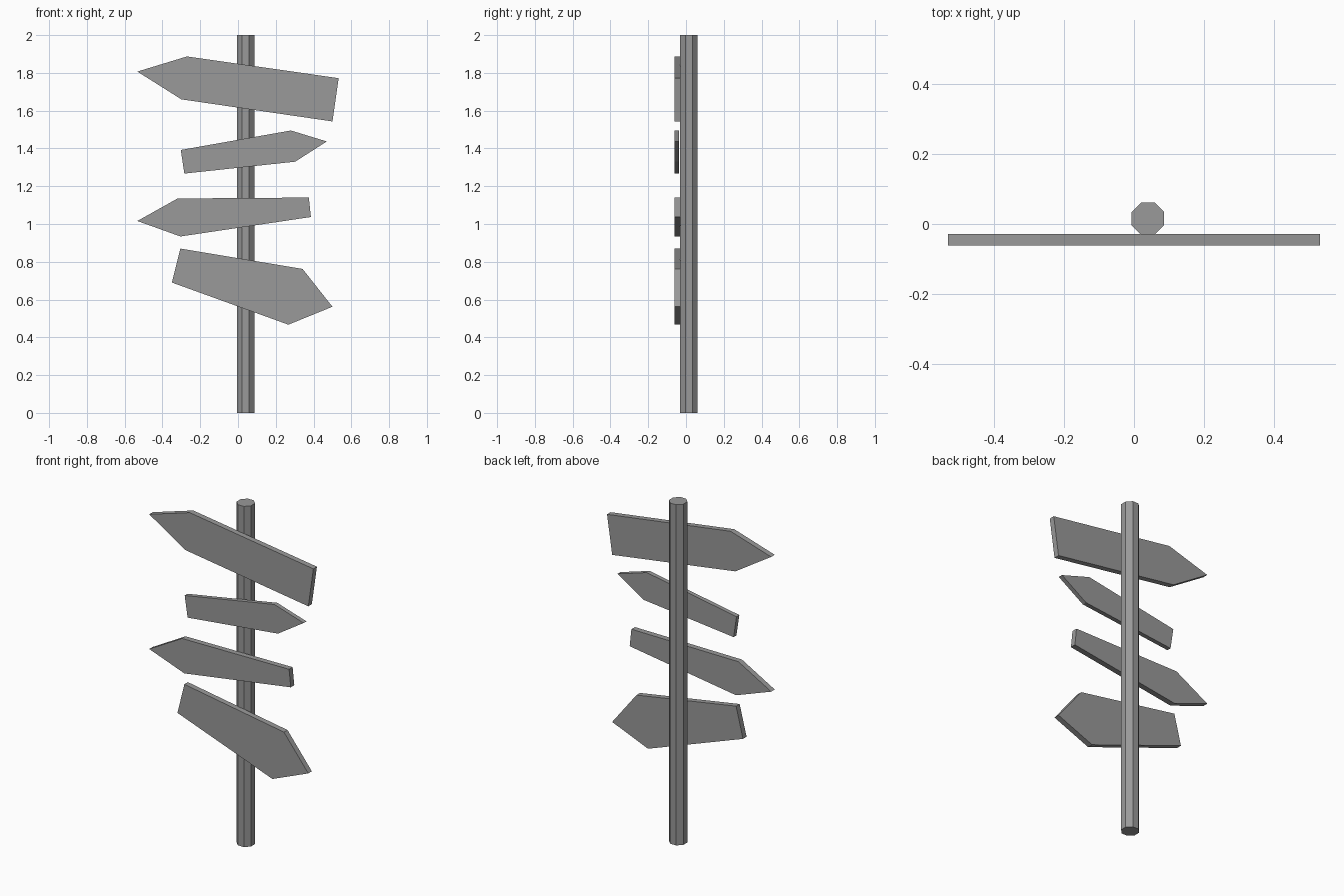
import bpy, bmesh, math
from mathutils import Matrix

cube = bpy.data.objects.get("Cube")
if cube:
    bpy.data.objects.remove(cube, do_unlink=True)

# Single grey paint for the whole signpost
grey = bpy.data.materials.new("grey")
grey.use_nodes = True
colour = (0.32, 0.32, 0.32, 1)
grey.diffuse_color = colour
grey.node_tree.nodes["Principled BSDF"].inputs["Base Color"].default_value = colour

FRONT = -0.062


def finish(name, bm):
    bmesh.ops.recalc_face_normals(bm, faces=bm.faces)
    mesh = bpy.data.meshes.new(name)
    bm.to_mesh(mesh)
    bm.free()
    mesh.materials.append(grey)
    obj = bpy.data.objects.new(name, mesh)
    bpy.context.collection.objects.link(obj)


def board(name, outline, thickness):
    """Extrude an x, z arrow outline backwards from the front plane."""
    bm = bmesh.new()
    face = bm.faces.new([bm.verts.new((x, FRONT, z)) for x, z in outline])
    back = bmesh.ops.extrude_face_region(bm, geom=[face], use_keep_orig=True)
    verts = [v for v in back["geom"] if isinstance(v, bmesh.types.BMVert)]
    bmesh.ops.translate(bm, verts=verts, vec=(0, thickness, 0))
    finish(name, bm)


# Octagonal post with flat sides facing the axes
bm = bmesh.new()
radius = 0.0465 / math.cos(math.pi / 8)
place = Matrix.Translation((0.04, 0.0155, 1)) @ Matrix.Rotation(math.pi / 8, 4, "Z")
bmesh.ops.create_cone(bm, cap_ends=True, segments=8, radius1=radius,
                      radius2=radius, depth=2, matrix=place)
finish("post", bm)

# Arrow boards, from top to bottom
board("top_board", [(-0.533, 1.807), (-0.27, 1.887), (0.533, 1.772),
                    (0.50, 1.543), (-0.30, 1.66)], 0.033)
board("upper_board", [(-0.303, 1.392), (0.28, 1.495), (0.47, 1.437),
                      (0.303, 1.33), (-0.284, 1.267)], 0.026)
board("lower_board", [(-0.533, 1.016), (-0.32, 1.135), (0.375, 1.14),
                      (0.386, 1.037), (-0.305, 0.934)], 0.033)
board("bottom_board", [(-0.305, 0.87), (0.342, 0.762), (0.50, 0.562),
                       (0.267, 0.467), (-0.35, 0.69)], 0.033)
